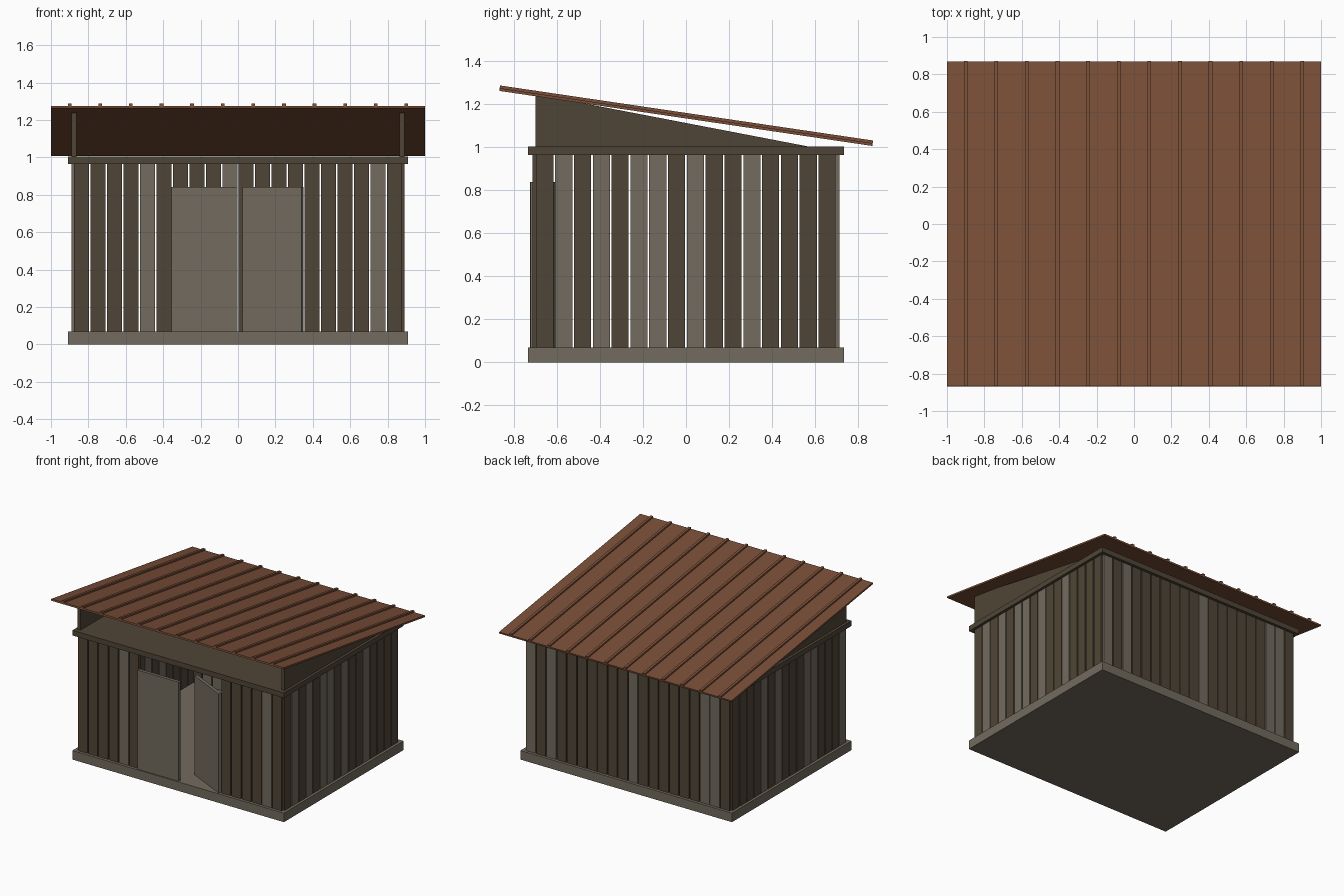
import bpy, math
from mathutils import Matrix, Vector

if "Cube" in bpy.data.objects:
    bpy.data.objects.remove(bpy.data.objects["Cube"])


def material(name, hexcol):
    lin = []
    for i in (0, 2, 4):
        c = int(hexcol[i:i + 2], 16) / 255
        lin.append(c / 12.92 if c <= 0.04045 else ((c + 0.055) / 1.055) ** 2.4)
    m = bpy.data.materials.new(name)
    m.diffuse_color = (*lin, 1)
    m.use_nodes = True
    m.node_tree.nodes["Principled BSDF"].inputs["Base Color"].default_value = m.diffuse_color
    return m


GREY = material("weathered_grey_wood", "726b5e")
DARK = material("dark_brown_wood", "504537")
RUST = material("rusty_roof_metal", "7a4f38")


def mesh_object(name, verts, faces, mat):
    me = bpy.data.meshes.new(name)
    me.from_pydata(verts, [], faces)
    me.materials.append(mat)
    ob = bpy.data.objects.new(name, me)
    bpy.context.collection.objects.link(ob)
    return ob


def prism(name, profile, x0, x1, mat):
    """Extrude a (y, z) profile, counter-clockwise, along x."""
    n = len(profile)
    verts = [(x, y, z) for x in (x0, x1) for y, z in profile]
    faces = [tuple(reversed(range(n))), tuple(range(n, 2 * n))]
    faces += [(i, (i + 1) % n, n + (i + 1) % n, n + i) for i in range(n)]
    return mesh_object(name, verts, faces, mat)


def box(name, x, y, z, mat):
    return prism(name, [(y[0], z[0]), (y[1], z[0]), (y[1], z[1]), (y[0], z[1])],
                 x[0], x[1], mat)


# Floor slab and top plate
box("floor_slab", (-0.91, 0.91), (-0.735, 0.735), (0, 0.07), GREY)
box("top_plate", (-0.91, 0.91), (-0.735, 0.735), (0.965, 1.005), DARK)


# Plank walls, with a list of the lighter planks in each
def wall(name, axis, pos, half, count, light, skip=()):
    pitch = 2 * half / count
    for i in range(count):
        if i in skip:
            continue
        a = -half + i * pitch
        along = (a + 0.004, a + pitch - 0.004)
        across = (pos - 0.0135, pos + 0.0135)
        x, y = (along, across) if axis == "x" else (across, along)
        box(f"{name}_plank_{i + 1}", x, y, (0.07, 0.965), GREY if i in light else DARK)


wall("front", "x", -0.70, 0.88, 20, {4, 18}, range(6, 14))
wall("back", "x", 0.70, 0.88, 20, {1, 2, 9, 17, 19})
wall("right", "y", 0.876, 0.70, 16, {1, 3, 5, 6, 8, 11})
wall("left", "y", -0.876, 0.70, 16, {0, 4, 5, 9, 11})

# Doors: left one shut, right one swung inward on its hinge
box("left_door", (-0.355, -0.003), (-0.725, -0.70), (0.07, 0.84), GREY)
door = box("right_door", (-0.35, 0), (-0.0125, 0.0125), (0.07, 0.84), GREY)
door.location = (0.345, -0.7125, 0)
door.rotation_euler.z = -math.radians(26)

# Triangular gable boards
for name, s in (("left", -1), ("right", 1)):
    c = s * 0.877
    prism(name + "_gable", [(-0.70, 1.0), (0.59, 1.0), (-0.70, 1.248)],
          c - 0.0125, c + 0.0125, DARK)

# Sloping roof sheet with raised ribs
tilt = Matrix.Translation((0, 0, 1.141)) @ Matrix.Rotation(-math.atan(0.256 / 1.735), 4, "X")
roof = [box("roof_sheet", (-1, 1), (-0.877, 0.877), (-0.0065, 0.0065), RUST)]
for i in range(12):
    x = -0.9 + i * 1.8 / 11
    roof.append(box(f"roof_rib_{i + 1}", (x - 0.01, x + 0.01), (-0.877, 0.877), (0.0, 0.019), RUST))
for ob in roof:
    ob.data.transform(tilt)
